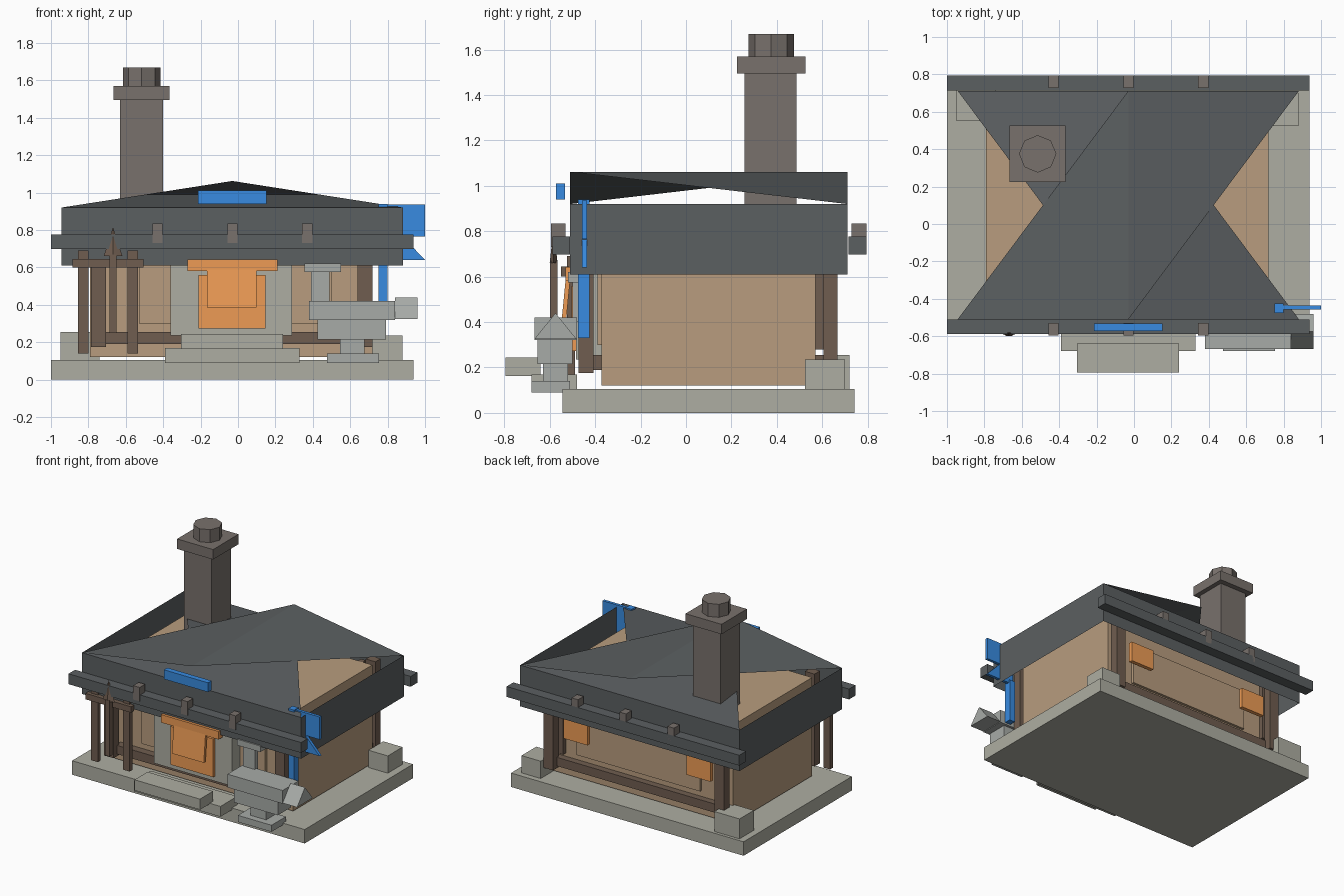
import bpy, math

if "Cube" in bpy.data.objects:
    bpy.data.objects.remove(bpy.data.objects["Cube"])

def material(name, r, g, b):
    m = bpy.data.materials.new(name)
    m.diffuse_color = (r, g, b, 1)
    m.use_nodes = True
    m.node_tree.nodes["Principled BSDF"].inputs["Base Color"].default_value = m.diffuse_color
    return m

STONE = material("stone", .42, .42, .36)
STEEL = material("steel", .39, .41, .39)
SLATE = material("slate", .105, .115, .12)
BRICK = material("brick", .19, .165, .15)
PLASTER = material("plaster", .48, .335, .21)
WOOD = material("wood", .16, .11, .08)
ORANGE = material("orange", .85, .33, .09)
BLUE = material("blue", .04, .26, .75)

def mesh(name, verts, faces, mat):
    me = bpy.data.meshes.new(name)
    me.from_pydata(verts, [], faces)
    me.materials.append(mat)
    ob = bpy.data.objects.new(name, me)
    bpy.context.collection.objects.link(ob)
    return ob

def box(name, x, y, z, mat):
    v = [(a, b, c) for c in z for a, b in ((x[0], y[0]), (x[1], y[0]), (x[1], y[1]), (x[0], y[1]))]
    f = [(3, 2, 1, 0), (4, 5, 6, 7)] + [(i, (i + 1) % 4, (i + 1) % 4 + 4, i + 4) for i in range(4)]
    return mesh(name, v, f, mat)

def prism(name, pts, axis, a, b, mat):
    """Extrude a 2D outline along x (yz outline) or y (xz outline)."""
    n = len(pts)
    if axis == "y":
        a, b = b, a  # keeps the faces pointing outwards
    put = (lambda p, t: (t, p[0], p[1])) if axis == "x" else (lambda p, t: (p[0], t, p[1]))
    v = [put(p, t) for t in (a, b) for p in pts]
    f = [tuple(range(n))[::-1], tuple(range(n, 2 * n))]
    f += [(i, (i + 1) % n, (i + 1) % n + n, i + n) for i in range(n)]
    return mesh(name, v, f, mat)

def cone(name, sides, r1, r2, z0, z1, x, y, mat):
    bpy.ops.mesh.primitive_cone_add(vertices=sides, radius1=r1, radius2=r2, depth=z1 - z0,
                                    location=(x, y, (z0 + z1) / 2))
    ob = bpy.context.object
    ob.name = name
    ob.data.materials.append(mat)
    return ob

# foundation, corner stones and steps
box("foundation", (-1, .937), (-.545, .743), (0, .105), STONE)
box("corner_stone_left", (-.95, -.74), (.55, .72), (.1, .255), STONE)
box("corner_stone_right", (.72, .88), (.525, .70), (.1, .235), STONE)
box("lower_step", (-.39, .33), (-.68, -.48), (.09, .168), STONE)
box("upper_step", (-.305, .24), (-.795, -.64), (.163, .243), STONE)

# walls with timber frame
box("walls", (-.79, .72), (-.372, .57), (.12, .86), PLASTER)
for side, y0, y1 in (("front", -.39, -.37), ("back", .57, .59)):
    box(side + "_panel", (-.53, .5), (y0, y1), (.30, .61), PLASTER)
for side, y0, y1 in (("front", -.43, -.365), ("back", .565, .62)):
    box(side + "_rail", (-.72, .70), (y0, y1), (.19, .255), WOOD)
for side, y0, y1 in (("front", -.473, -.408), ("back", .605, .668)):
    for hand, x0, x1 in (("left", -.785, -.705), ("right", .64, .72)):
        box(f"{side}_{hand}_post", (x0, x1), (y0, y1), (.175, .87), WOOD)
for hand, x0, x1 in (("left", -.72, -.69), ("right", .60, .64)):
    box(f"back_{hand}_stud", (x0, x1), (.565, .605), (.28, .86), WOOD)

# roof: open skirt, plus two folded sheets that cross each other and leave the eave sides open
L, R, F, B, M = -.943, .882, -.51, .712, -.03
lo, hi, top = .61, .92, 1.062
rv = [(L, F, lo), (R, F, lo), (R, B, lo), (L, B, lo), (L, F, hi), (R, F, hi), (R, B, hi), (L, B, hi),
      (M, F, top), (M, B, top)]
rf = [(0, 1, 5, 4), (1, 2, 6, 5), (2, 3, 7, 6), (3, 0, 4, 7),
      (4, 5, 9), (4, 9, 8), (6, 7, 8), (6, 8, 9)]
mesh("roof", rv, rf, SLATE)

# eave beams with clips
for side, y0, y1, k0, k1 in (("front", -.588, -.51, -.595, -.53), ("back", .715, .795, .728, .795)):
    box(side + "_eave_beam", (-1, .937), (y0, y1), (.698, .776), SLATE)
    for i, x in enumerate((-.43, -.03, .37)):
        prism(f"{side}_eave_clip_{i}", [(x - .027, .73), (x + .027, .73), (x + .027, .835),
                                        (x - .027, .835)], "y", k0, k1, BRICK)

# chimney
box("chimney", (-.63, -.40), (.257, .487), (.86, 1.5), BRICK)
box("chimney_cap", (-.665, -.365), (.225, .527), (1.495, 1.57), BRICK)
cone("chimney_pot", 8, .1, .1, 1.57, 1.668, -.515, .375, BRICK)

# doorway, door and hanging cloth
box("door_surround", (-.36, .29), (-.485, -.37), (.235, .61), STONE)
box("door", (-.21, .147), (-.505, -.48), (.272, .56), ORANGE)
box("door_lintel", (-.27, .21), (-.53, -.48), (.582, .642), ORANGE)
prism("door_cloth", [(-.55, .385), (-.53, .385), (-.505, .64), (-.525, .64)], "x", -.165, .10, ORANGE)

# back windows
for hand, x in (("left", -.56), ("right", .465)):
    box(f"back_window_{hand}", (x - .1, x + .1), (.62, .65), (.43, .585), ORANGE)

# spear rack
for i, x in enumerate((-.828, -.563)):
    box(f"rack_post_{i}", (x - .028, x + .028), (-.525, -.49), (.14, .69), WOOD)
box("rack_bar", (-.885, -.505), (-.55, -.515), (.60, .645), WOOD)
box("spear_shaft", (-.686, -.65), (-.6, -.567), (.25, .67), WOOD)
tip = cone("spear_tip", 4, .05, 0, .66, .815, -.668, -.583, WOOD)
tip.scale = (1, .35, 1)

# anvil
for part, x, y, z in (("foot", (.475, .755), (-.68, -.51), (.09, .14)),
                      ("waist", (.545, .675), (-.63, -.52), (.135, .215)),
                      ("body", (.425, .79), (-.655, -.5), (.215, .32)),
                      ("top", (.38, .84), (-.668, -.48), (.32, .42))):
    box("anvil_" + part, x, y, z, STEEL)
prism("anvil_horn", [(-.668, .325), (-.482, .325), (-.575, .44)], "x", .84, .96, STEEL)

# hammer
box("hammer_handle", (.39, .49), (-.50, -.46), (.40, .58), STEEL)
box("hammer_head", (.355, .55), (-.52, -.44), (.575, .62), STEEL)

# blue sign and flag
box("roof_sign", (-.215, .152), (-.573, -.532), (.94, 1.01), BLUE)
box("flag_pole", (.752, .80), (-.475, -.425), (.33, .66), BLUE)
box("flag_arm", (.752, .80), (-.475, -.425), (.91, .94), BLUE)
prism("flag", [(.76, .64), (1, .64), (.88, .765), (1, .765), (1, .935), (.76, .935)], "y",
      -.457, -.435, BLUE)
